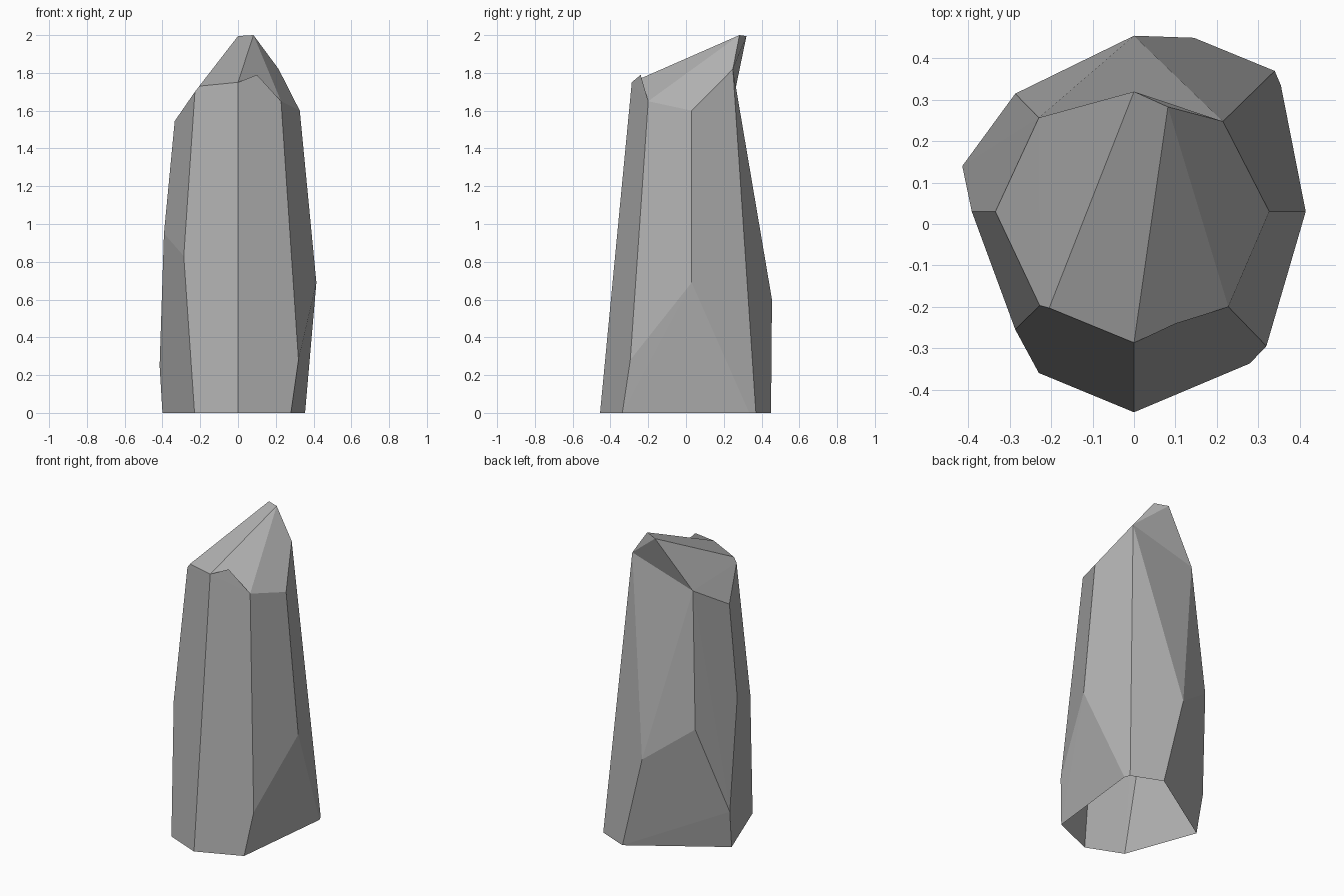
import bpy, bmesh, math

if "Cube" in bpy.data.objects:
    bpy.data.objects.remove(bpy.data.objects["Cube"])

# Corner rings of the faceted stone, from the ground to the tip
base = [(0, -.455), (.28, -.337), (.355, .335), (.34, .37),
        (.145, .45), (-.40, .10), (-.23, -.36)]
waist = [(.32, -.295, .28), (.415, .03, .69), (0, .455, .60),
         (-.287, .315, .82), (-.415, .14, .25), (-.392, .03, .95),
         (-.287, -.255, .83)]
shoulder = [(.228, -.20, 1.65), (.327, .03, 1.60), (.215, .248, 1.82),
            (-.23, .257, 1.69), (-.335, .03, 1.545), (-.228, -.197, 1.70),
            (-.205, -.203, 1.73), (0, -.287, 1.75), (.10, -.24, 1.79)]
tip = [(0, .32, 1.995), (.082, .283, 2.0)]

# Wrap the corners in a flat-faced hull
bm = bmesh.new()
for p in [(x, y, 0) for x, y in base] + waist + shoulder + tip:
    bm.verts.new(p)
bmesh.ops.convex_hull(bm, input=bm.verts[:])
bmesh.ops.delete(bm, geom=[v for v in bm.verts if not v.link_faces], context='VERTS')
bmesh.ops.triangulate(bm, faces=bm.faces[:])
bmesh.ops.recalc_face_normals(bm, faces=bm.faces[:])


def corner(p):
    return min(bm.verts, key=lambda v: sum((a - b) ** 2 for a, b in zip(v.co, p)))


# Turn two ridges near the tip into shallow chipped hollows
for a, b in [(tip[0], waist[2]), (tip[1], shoulder[8])]:
    ridge = bm.edges.get((corner(a), corner(b)))
    if ridge:
        bmesh.utils.edge_rotate(ridge, True)

# Leave the underside open
under = [f for f in bm.faces if all(v.co.z < 1e-4 for v in f.verts)]
bmesh.ops.delete(bm, geom=under, context='FACES')
bmesh.ops.dissolve_limit(bm, angle_limit=math.radians(1),
                         verts=bm.verts[:], edges=bm.edges[:])

mesh = bpy.data.meshes.new("standing_stone")
bm.to_mesh(mesh)
bm.free()
stone = bpy.data.objects.new("standing_stone", mesh)
bpy.context.collection.objects.link(stone)

# Dark grey rock
rock = bpy.data.materials.new("dark_rock")
rock.diffuse_color = (.44, .44, .44, 1)
rock.use_nodes = True
rock.node_tree.nodes["Principled BSDF"].inputs["Base Color"].default_value = rock.diffuse_color
mesh.materials.append(rock)
